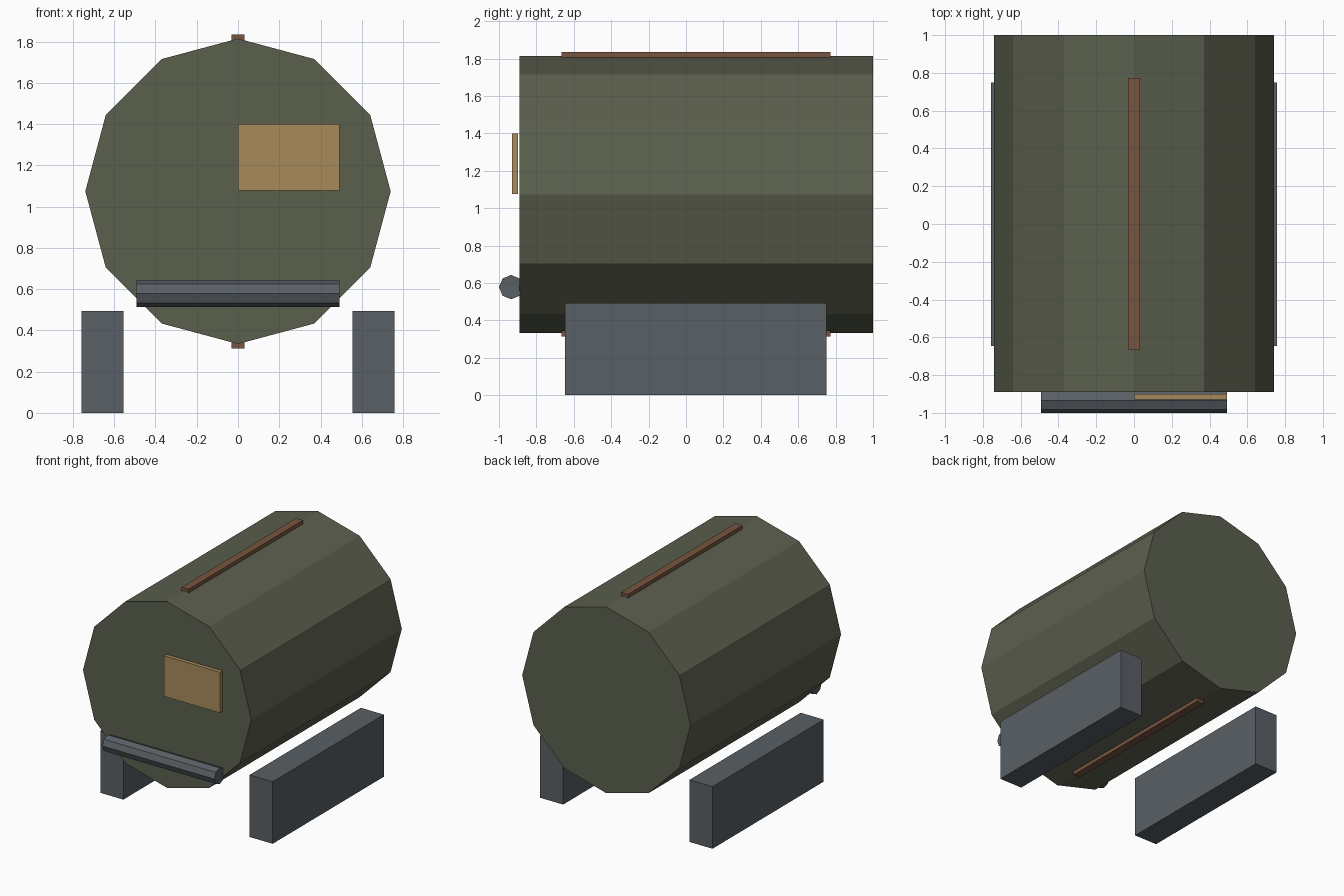
import bpy
from math import pi

if "Cube" in bpy.data.objects:
    bpy.data.objects.remove(bpy.data.objects["Cube"])


def material(name, rgb):
    mat = bpy.data.materials.new(name)
    mat.diffuse_color = (*rgb, 1)
    mat.use_nodes = True
    mat.node_tree.nodes["Principled BSDF"].inputs["Base Color"].default_value = mat.diffuse_color
    return mat


OLIVE = material("olive_paint", (0.105, 0.115, 0.075))
STEEL = material("dark_steel", (0.10, 0.115, 0.13))
RUST = material("rust", (0.19, 0.09, 0.05))
BRASS = material("brass", (0.39, 0.26, 0.105))


def finish(name, mat):
    ob = bpy.context.object
    ob.name = name
    ob.data.materials.append(mat)
    bpy.ops.object.transform_apply(location=False, rotation=True, scale=True)
    return ob


def box(name, mat, x, y, z):
    """Box from (min, max) pairs on each axis."""
    bpy.ops.mesh.primitive_cube_add(size=1, location=[sum(r) / 2 for r in (x, y, z)])
    bpy.context.object.scale = [r[1] - r[0] for r in (x, y, z)]
    return finish(name, mat)


def cylinder(name, mat, sides, radius, depth, loc, rot):
    bpy.ops.mesh.primitive_cylinder_add(vertices=sides, radius=radius, depth=depth,
                                        location=loc, rotation=rot)
    return finish(name, mat)


# Twelve-sided barrel body lying along y
cylinder("barrel_body", OLIVE, 12, 0.74, 1.89, (0, 0.055, 1.074), (pi / 2, 0, 0))

# Thin spine plate showing above and below the barrel
box("spine_plate", RUST, (-0.031, 0.031), (-0.665, 0.772), (0.313, 1.835))

# Front panel, just clear of the barrel end
box("front_panel", BRASS, (0, 0.492), (-0.93, -0.899), (1.077, 1.4))

# Eight-sided front roller
cylinder("front_roller", STEEL, 8, 0.065, 0.985, (0, -0.935, 0.578), (0, pi / 2, 0))

# Side skids
for side, sign in (("left", -1), ("right", 1)):
    x = sorted((sign * 0.555, sign * 0.758))
    box(side + "_skid", STEEL, x, (-0.647, 0.75), (0, 0.493))
